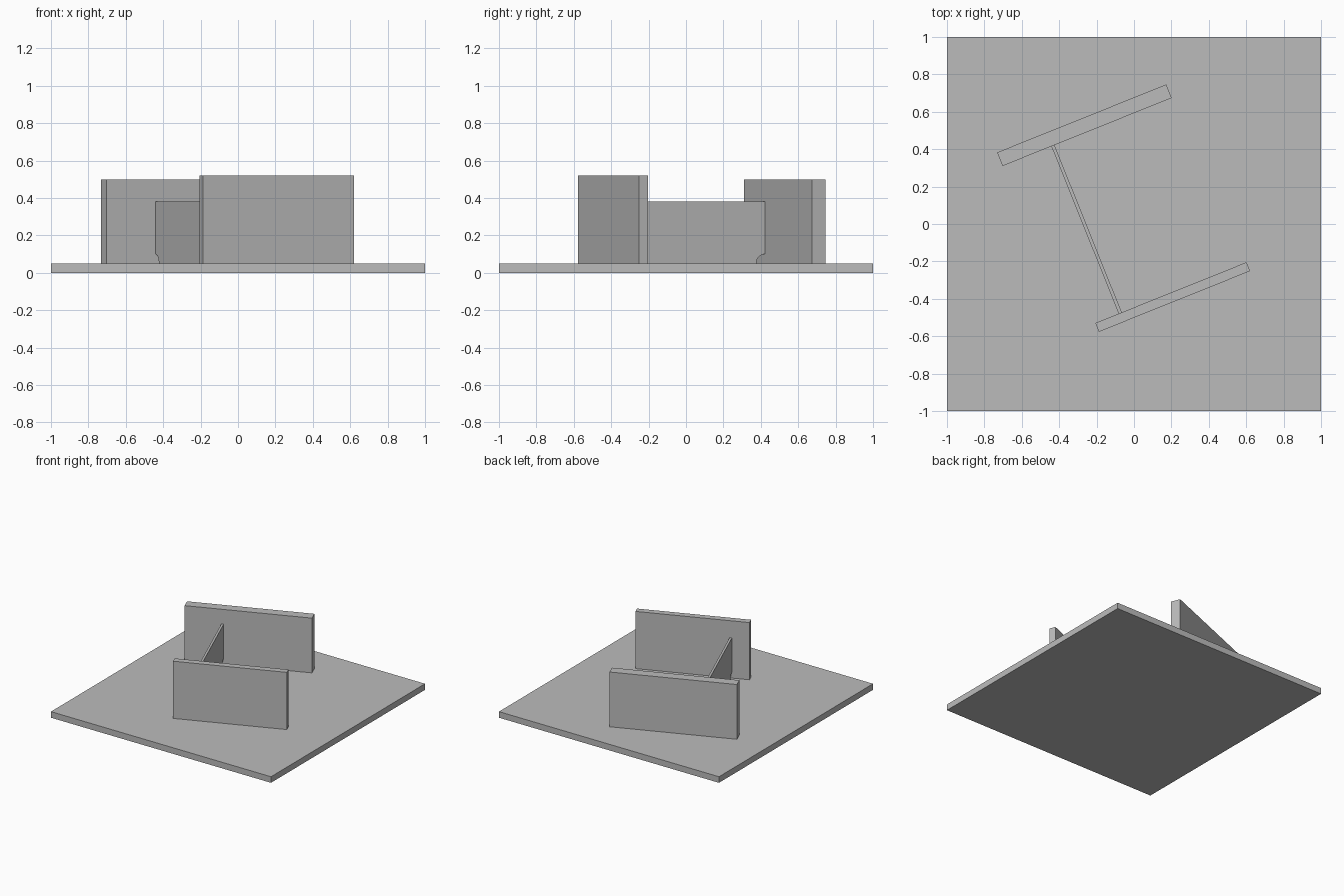
import bpy, bmesh, math
from mathutils import Matrix

cube = bpy.data.objects.get("Cube")
if cube:
    bpy.data.objects.remove(cube, do_unlink=True)

grey = bpy.data.materials.new("light grey")
grey.use_nodes = True
grey.diffuse_color = (0.5, 0.5, 0.5, 1)
grey.node_tree.nodes["Principled BSDF"].inputs["Base Color"].default_value = (0.5, 0.5, 0.5, 1)

TURN = Matrix.Rotation(math.radians(21.9), 4, "Z")
BASE_TOP = 0.05


def finish(name, bm, matrix=Matrix()):
    bmesh.ops.recalc_face_normals(bm, faces=bm.faces)
    mesh = bpy.data.meshes.new(name)
    bm.to_mesh(mesh)
    bm.free()
    mesh.materials.append(grey)
    obj = bpy.data.objects.new(name, mesh)
    obj.matrix_world = matrix
    bpy.context.collection.objects.link(obj)
    return obj


def box(name, x, y, z, matrix=Matrix()):
    """Box spanning the given (min, max) ranges."""
    bm = bmesh.new()
    bmesh.ops.create_cube(bm, size=1)
    for v in bm.verts:
        v.co = [(a + b) / 2 + c * (b - a) for c, (a, b) in zip(v.co, (x, y, z))]
    return finish(name, bm, matrix)


# Base plate
box("base_plate", (-1, 1), (-1, 1), (0, BASE_TOP))

# Two parallel flanges, turned on the plate
box("front_flange", (-0.389, 0.482), (-0.465, -0.414), (BASE_TOP, 0.52), TURN)
box("back_flange", (-0.536, 0.438), (0.55, 0.628), (BASE_TOP, 0.50), TURN)

# Thin web between the flanges, with round cope holes at its bottom corners
front, back, top, radius = -0.414, 0.55, 0.38, 0.05
arc = [(radius * math.cos(i * math.pi / 16), radius * math.sin(i * math.pi / 16))
       for i in range(9)]
profile = [(front, top)]
profile += [(front + a, BASE_TOP + b) for a, b in reversed(arc)]
profile += [(back - a, BASE_TOP + b) for a, b in arc]
profile += [(back, top)]

bm = bmesh.new()
face = bm.faces.new([bm.verts.new((-0.255, y, z)) for y, z in profile])
side = bmesh.ops.extrude_face_region(bm, geom=[face])["geom"]
bmesh.ops.translate(bm, vec=(0.018, 0, 0),
                    verts=[g for g in side if isinstance(g, bmesh.types.BMVert)])
finish("web", bm, TURN)
